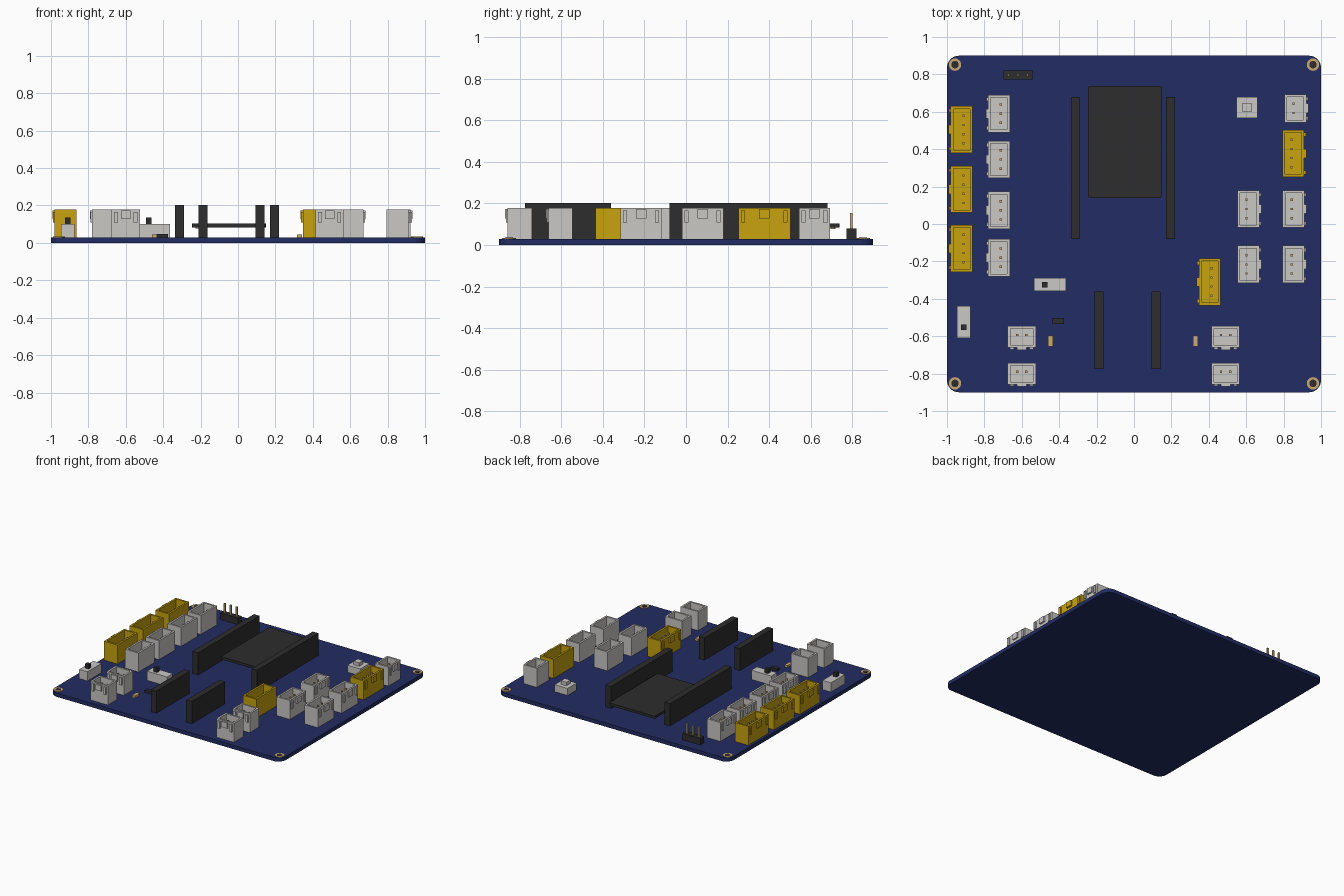
import bpy, bmesh
from mathutils import Matrix, Vector

cube = bpy.data.objects.get("Cube")
if cube:
    bpy.data.objects.remove(cube)


def material(name, rgb):
    m = bpy.data.materials.new(name)
    m.use_nodes = True
    m.diffuse_color = (*rgb, 1)
    m.node_tree.nodes["Principled BSDF"].inputs["Base Color"].default_value = (*rgb, 1)
    return m


BLUE = material("board blue", (0.016, 0.026, 0.125))
BLACK = material("black plastic", (0.026, 0.026, 0.026))
WHITE = material("pale grey plastic", (0.59, 0.58, 0.56))
YELLOW = material("yellow plastic", (0.58, 0.37, 0.005))
TAN = material("tan metal", (0.60, 0.40, 0.18))
TOP = 0.03  # upper surface of the board


def box(bm, x, y, z, mat=0):
    """Add a box from (low, high) pairs on each axis."""
    size = Vector((x[1] - x[0], y[1] - y[0], z[1] - z[0]))
    mid = Vector((sum(x) / 2, sum(y) / 2, sum(z) / 2))
    made = bmesh.ops.create_cube(bm, size=1, matrix=Matrix.Translation(mid) @ Matrix.Diagonal((*size, 1)))
    for f in {f for v in made["verts"] for f in v.link_faces}:
        f.material_index = mat


def disc(bm, x, y, r, z, mat=0):
    made = bmesh.ops.create_cone(bm, cap_ends=True, segments=24, radius1=r, radius2=r, depth=z[1] - z[0],
                                 matrix=Matrix.Translation((x, y, sum(z) / 2)))
    for f in {f for v in made["verts"] for f in v.link_faces}:
        f.material_index = mat


def finish(name, bm, mats, loc=(0, 0, 0), turn=0):
    me = bpy.data.meshes.new(name)
    bm.to_mesh(me)
    bm.free()
    for m in mats:
        me.materials.append(m)
    ob = bpy.data.objects.new(name, me)
    ob.location = loc
    ob.rotation_euler.z = turn
    bpy.context.collection.objects.link(ob)
    return ob


def block(name, mat, cx, cy, w, d, z):
    bm = bmesh.new()
    box(bm, (cx - w / 2, cx + w / 2), (cy - d / 2, cy + d / 2), z)
    return finish(name, bm, [mat])


# Board with rounded corners
bm = bmesh.new()
box(bm, (-1, 1), (-0.9, 0.9), (0, TOP))
upright = [e for e in bm.edges if abs(e.verts[0].co.z - e.verts[1].co.z) > 0.01]
bmesh.ops.bevel(bm, geom=upright, offset=0.065, segments=8, profile=0.5, affect='EDGES')
finish("circuit_board", bm, [BLUE])

# Mounting hole rings
for sx in (-1, 1):
    for sy in (-1, 1):
        bm = bmesh.new()
        disc(bm, 0, 0, 0.033, (TOP, TOP + 0.004))
        disc(bm, 0, 0, 0.02, (TOP, TOP + 0.005), 1)
        finish("mounting_ring", bm, [TAN, BLACK], (sx * 0.957, sy * 0.852, 0))

# Tall socket strips
for x in (-0.314, 0.195):
    block("long_socket", BLACK, x, 0.3, 0.048, 0.76, (TOP, 0.203))
for x in (-0.188, 0.118):
    block("short_socket", BLACK, x, -0.568, 0.048, 0.412, (TOP, 0.203))

# Raised module with small pads on its underside
bm = bmesh.new()
box(bm, (-0.246, 0.15), (0.139, 0.738), (0.083, 0.103))
corners = [e for e in bm.edges if abs(e.verts[0].co.z - e.verts[1].co.z) > 0.01]
bmesh.ops.bevel(bm, geom=corners, offset=0.012, segments=3, profile=0.5, affect='EDGES')
for x in (-0.215, 0.12):
    for y in (0.17, 0.707):
        disc(bm, x, y, 0.012, (0.077, 0.084), 1)
finish("raised_module", bm, [BLACK, TAN])


def connector(name, cx, cy, pins, mat, turn):
    """Open shrouded connector; its keyed side faces -y before turning."""
    bm = bmesh.new()
    a, b, t = pins * 0.025 + 0.025, 0.058, 0.014
    z = (TOP, 0.178)
    box(bm, (-a, a), (-b, b), (TOP, 0.06))
    for s in (-1, 1):
        box(bm, sorted((s * a, s * (a - t))), (-b, b), z)
        box(bm, (t - a, a - t), sorted((s * b, s * (b - t))), z)
        # keying rib near each end
        box(bm, sorted((s * (a - 0.013), s * (a - 0.033))), (-b - 0.009, -b), (0.108, 0.166))
    box(bm, (-0.025, 0.025), (-b - 0.012, -b), (0.128, 0.172))
    for i in range(pins):
        x = (i - (pins - 1) / 2) * 0.049
        box(bm, (x - 0.006, x + 0.006), (0.004, 0.016), (0.05, 0.15), 1)
    finish(name, bm, [mat, TAN], (cx, cy, 0), turn)


LEFT, RIGHT, FRONT = -1.5707963, 1.5707963, 0
for y in (0.505, 0.186, -0.131):
    connector("yellow_side_connector", -0.922, y, 4, YELLOW, LEFT)
for y in (0.59, 0.345, 0.073, -0.18):
    connector("white_side_connector", -0.722, y, 3, WHITE, LEFT)
for x in (0.612, 0.853):
    for y in (0.08, -0.216):
        connector("white_inner_connector", x, y, 3, WHITE, RIGHT)
connector("small_corner_connector", 0.863, 0.618, 2, WHITE, RIGHT)
connector("yellow_corner_connector", 0.852, 0.377, 4, YELLOW, RIGHT)
connector("yellow_middle_connector", 0.405, -0.31, 4, YELLOW, LEFT)
for x in (-0.6, 0.49):
    for y in (-0.603, -0.8):
        connector("front_connector", x, y, 2, WHITE, FRONT)

# Push button
block("button_base", WHITE, 0.605, 0.623, 0.112, 0.112, (TOP, 0.085))
block("button_cap", WHITE, 0.605, 0.623, 0.048, 0.048, (0.085, 0.112))

# Slide switches
block("centre_switch_body", WHITE, -0.449, -0.324, 0.172, 0.07, (TOP, 0.102))
block("centre_switch_knob", BLACK, -0.478, -0.324, 0.03, 0.03, (0.102, 0.135))
block("side_switch_body", WHITE, -0.91, -0.524, 0.072, 0.172, (TOP, 0.102))
block("side_switch_knob", BLACK, -0.91, -0.553, 0.03, 0.03, (0.102, 0.135))

# Three pin header
bm = bmesh.new()
box(bm, (-0.698, -0.542), (0.773, 0.82), (TOP, 0.08))
for i in range(3):
    x = -0.62 + (i - 1) * 0.051
    box(bm, (x - 0.006, x + 0.006), (0.79, 0.802), (0.07, 0.155), 1)
finish("pin_header", bm, [BLACK, TAN])

# Small surface parts
block("small_chip", BLACK, -0.405, -0.519, 0.06, 0.032, (TOP, 0.048))
for x in (-0.447, 0.328):
    block("small_resistor", TAN, x, -0.625, 0.026, 0.06, (TOP, 0.046))
